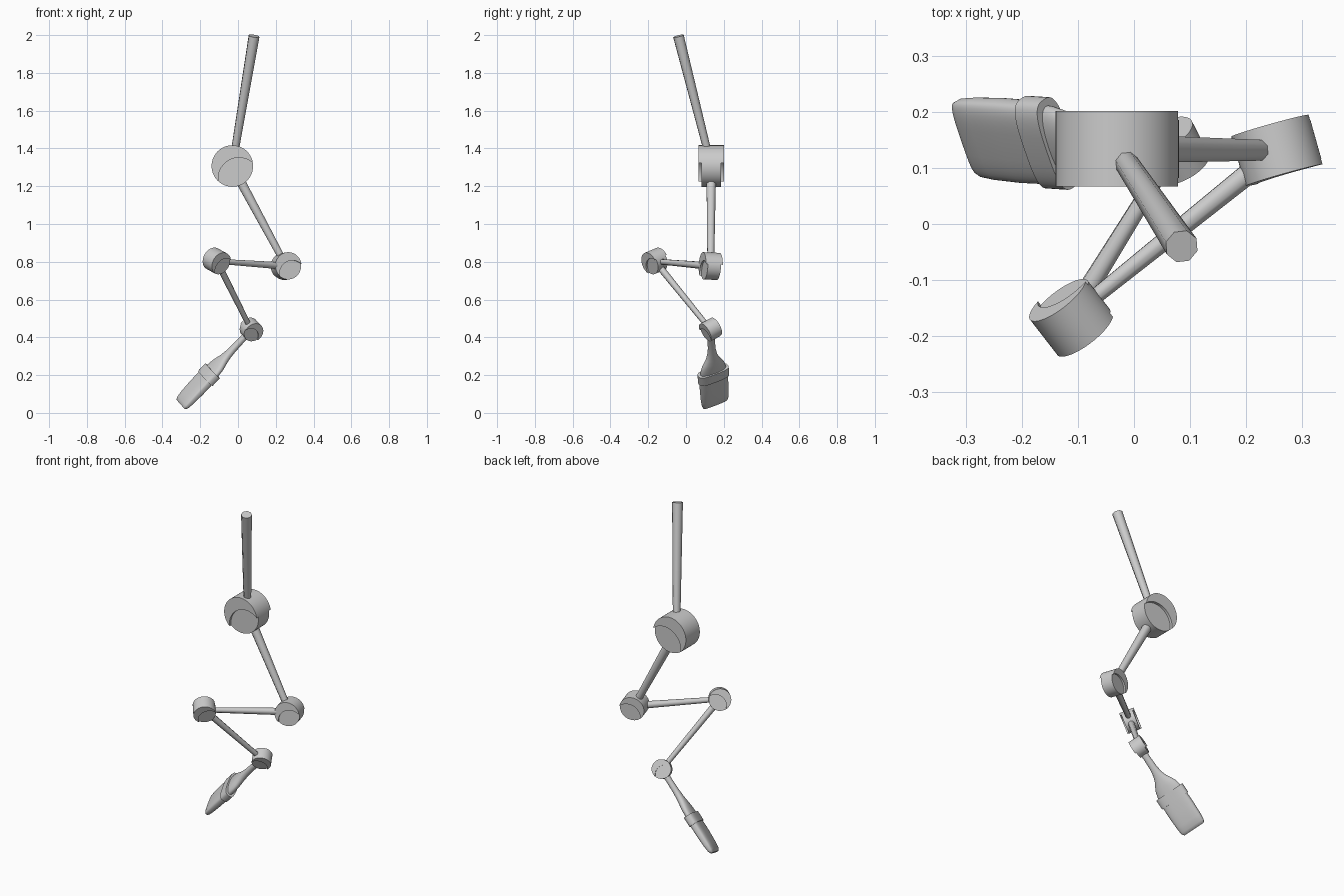
import bpy, bmesh, math
from mathutils import Vector, Matrix

if "Cube" in bpy.data.objects:
    bpy.data.objects.remove(bpy.data.objects["Cube"])


def frame(origin, z_dir, x_hint):
    # Local frame with z along z_dir and x as close as possible to x_hint
    z = Vector(z_dir).normalized()
    x = Vector(x_hint)
    x = (x - z * x.dot(z)).normalized()
    y = z.cross(x)
    m = Matrix((x, y, z)).transposed().to_4x4()
    m.translation = Vector(origin)
    return m


def new_object(name, bm, matrix, smooth=50):
    bmesh.ops.recalc_face_normals(bm, faces=bm.faces)
    bm.transform(matrix)
    mesh = bpy.data.meshes.new(name)
    bm.to_mesh(mesh)
    bm.free()
    ob = bpy.data.objects.new(name, mesh)
    bpy.context.collection.objects.link(ob)
    bpy.ops.object.select_all(action='DESELECT')
    ob.select_set(True)
    bpy.context.view_layer.objects.active = ob
    bpy.ops.object.shade_smooth_by_angle(angle=math.radians(smooth))
    return ob


def add_cylinder(bm, r1, r2, depth, centre=(0, 0, 0), sides=48):
    bmesh.ops.create_cone(bm, cap_ends=True, segments=sides, radius1=r1, radius2=r2,
                          depth=depth, matrix=Matrix.Translation(centre))


def drum(name, centre, axis, pocket_dir, radius, half_width):
    # Hinge drum with a shallow offset round pocket cut in both ends
    m = frame(centre, axis, pocket_dir)
    step = 0.14 * radius
    cutter_bm = bmesh.new()
    for side in (-1, 1):
        add_cylinder(cutter_bm, radius, radius, 2 * radius,
                     (0.68 * radius, 0, side * (half_width - step + radius)))
    cutter = new_object(name + "_cutter", cutter_bm, m)
    cutter.hide_render = True
    bm = bmesh.new()
    add_cylinder(bm, radius, radius, 2 * half_width)
    ob = new_object(name, bm, m)
    mod = ob.modifiers.new("pockets", 'BOOLEAN')
    mod.operation = 'DIFFERENCE'
    mod.solver = 'EXACT'
    mod.object = cutter
    bpy.ops.object.modifier_apply(modifier=mod.name)
    bpy.data.objects.remove(cutter)
    bpy.ops.object.shade_smooth_by_angle(angle=math.radians(40))


def rod(name, a, b, r1, r2):
    a, b = Vector(a), Vector(b)
    bm = bmesh.new()
    add_cylinder(bm, r1, r2, (b - a).length, sides=8)
    new_object(name, bm, frame((a + b) / 2, b - a, (0.3, 0.9, 0.2)))


def loft(name, matrix, sections, power, sides=40):
    # Superellipse sections: (distance, half width, half thickness)
    bm = bmesh.new()
    rings = []
    for s, w, t in sections:
        ring = []
        for i in range(sides):
            a = 2 * math.pi * i / sides
            c, q = math.cos(a), math.sin(a)
            ring.append(bm.verts.new((w * math.copysign(abs(c) ** power, c),
                                      t * math.copysign(abs(q) ** power, q), s)))
        rings.append(ring)
    for lo, hi in zip(rings, rings[1:]):
        for i in range(sides):
            j = (i + 1) % sides
            bm.faces.new((lo[i], lo[j], hi[j], hi[i]))
    bm.faces.new(rings[0])
    bm.faces.new(rings[-1])
    new_object(name, bm, matrix, 40)


# Joint centres down the arm
top = Vector((0.085, -0.04, 1.995))
shoulder = Vector((-0.03, 0.134, 1.307))
elbow = Vector((0.255, 0.131, 0.777))
lower_elbow = Vector((-0.112, -0.164, 0.803))
wrist = Vector((0.07, 0.13, 0.44))
brush_dir = Vector((-0.685, 0.045, -0.727))
brush_wide = Vector((-0.29, 0.89, 0.36))

# Hinge drums
fore = wrist - lower_elbow
drum("shoulder_joint", shoulder, (0, 1, 0), elbow - shoulder, 0.11, 0.067)
drum("elbow_joint", elbow, (-0.27, 0.96, -0.04), elbow - shoulder, 0.072, 0.046)
drum("lower_elbow_joint", lower_elbow, fore.cross(elbow - lower_elbow), fore, 0.062, 0.042)
drum("wrist_joint", wrist, fore.cross(brush_dir), brush_dir, 0.054, 0.036)

# Tapered links
rod("top_link", top, shoulder, 0.03, 0.02)
rod("upper_link", shoulder, elbow, 0.028, 0.019)
rod("middle_link", elbow, lower_elbow, 0.021, 0.014)
rod("lower_link", lower_elbow, wrist, 0.019, 0.014)

# Paint brush: handle, metal band and bristles
brush = frame(wrist, brush_dir, brush_wide)
loft("brush_handle", brush,
     [(0.02, 0.021, 0.018), (0.08, 0.019, 0.017), (0.14, 0.021, 0.018), (0.18, 0.027, 0.02),
      (0.21, 0.038, 0.022), (0.235, 0.053, 0.024), (0.26, 0.066, 0.025), (0.29, 0.074, 0.025),
      (0.33, 0.076, 0.025)], 0.9)
loft("brush_band", brush, [(0.298, 0.088, 0.032), (0.356, 0.088, 0.032)], 0.65)
loft("brush_bristles", brush,
     [(0.34, 0.08, 0.026), (0.42, 0.081, 0.026), (0.49, 0.079, 0.023), (0.525, 0.076, 0.019),
      (0.538, 0.071, 0.014), (0.544, 0.064, 0.008)], 0.6)
